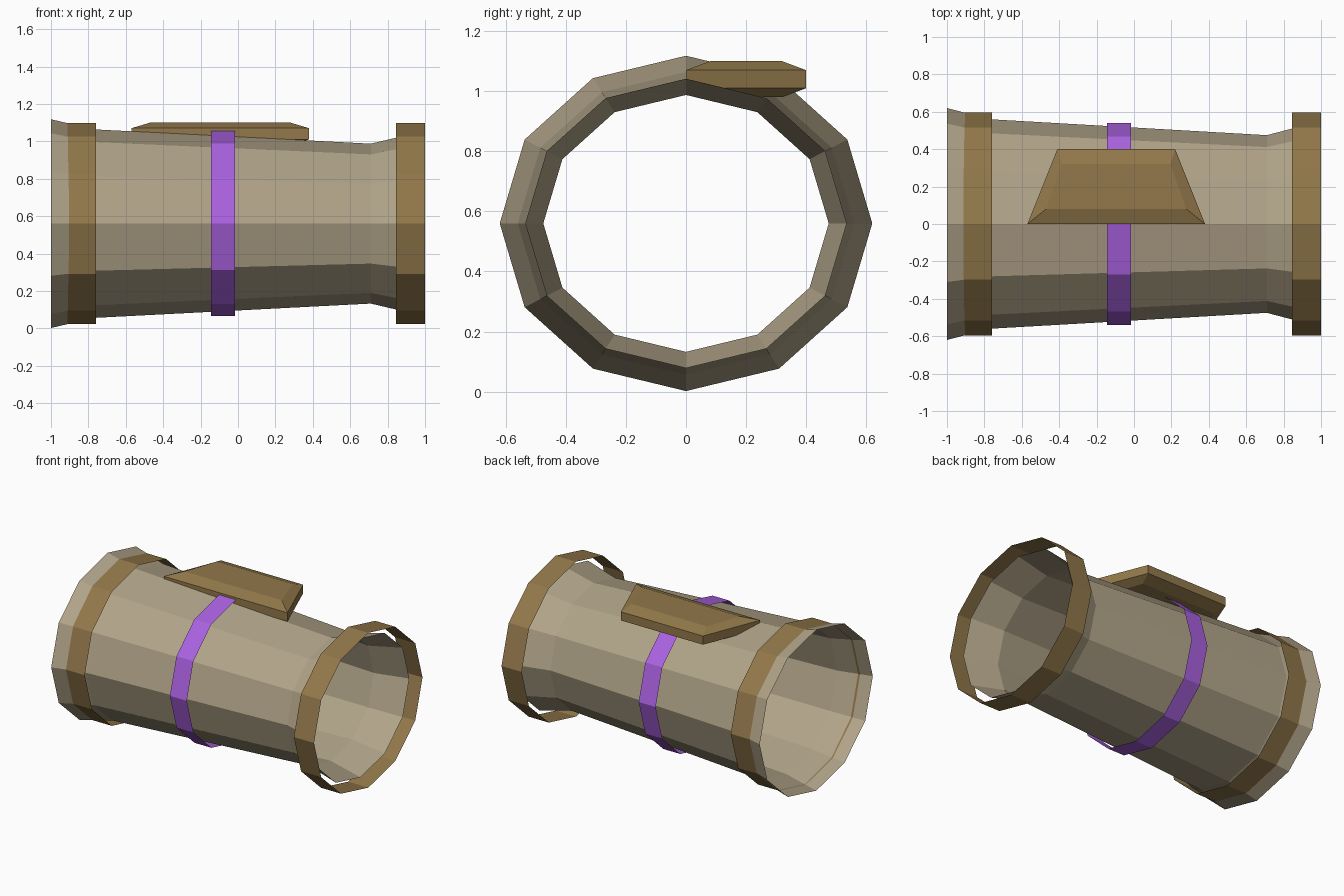
import bpy, bmesh, math

SIDES, CENTRE_Z, SQUASH = 12, 0.56, 0.9

cube = bpy.data.objects.get("Cube")
if cube:
    bpy.data.objects.remove(cube, do_unlink=True)


def material(name, colour):
    mat = bpy.data.materials.new(name)
    mat.use_nodes = True
    mat.diffuse_color = (*colour, 1)
    mat.node_tree.nodes["Principled BSDF"].inputs["Base Color"].default_value = (*colour, 1)
    return mat


def loft(name, rings, mat, capped=False):
    """Skin consecutive rings of points with quads."""
    bm = bmesh.new()
    loops = [[bm.verts.new(p) for p in ring] for ring in rings]
    for a, b in zip(loops, loops[1:]):
        n = len(a)
        for i in range(n):
            j = (i + 1) % n
            bm.faces.new((a[i], a[j], b[j], b[i]))
    if capped:
        bm.faces.new(loops[0][::-1])
        bm.faces.new(loops[-1])
    bmesh.ops.recalc_face_normals(bm, faces=bm.faces)
    mesh = bpy.data.meshes.new(name)
    bm.to_mesh(mesh)
    bm.free()
    mesh.materials.append(mat)
    obj = bpy.data.objects.new(name, mesh)
    bpy.context.collection.objects.link(obj)
    return obj


def hoop(x, radius, squash=SQUASH):
    """Oval twelve-sided ring around the x axis."""
    angles = [math.tau * i / SIDES for i in range(SIDES)]
    return [(x, radius * math.cos(a), CENTRE_Z + radius * squash * math.sin(a)) for a in angles]


def trapezoid(z, front_y, back_y, front_half, back_half, mid_x=-0.095):
    return [(mid_x - front_half, front_y, z), (mid_x + front_half, front_y, z),
            (mid_x + back_half, back_y, z), (mid_x - back_half, back_y, z)]


tan = material("tan", (0.434, 0.366, 0.246))
brown = material("brown", (0.287, 0.188, 0.069))
purple = material("purple", (0.402, 0.122, 0.745))

# Thin open tube, flared at both ends
profile = [(-1, 0.62), (-0.77, 0.56), (0.71, 0.475), (0.94, 0.535)]
loft("tube", [hoop(x, r, 0.9) for x, r in profile], tan)

# Open straight bands around the tube
for name, x0, x1, radius, squash, mat in (
        ("wide_end_collar", -0.92, -0.76, 0.595, 0.903, brown),
        ("narrow_end_collar", 0.845, 1.0, 0.595, 0.903, brown),
        ("middle_band", -0.145, -0.015, 0.54, 0.917, purple)):
    loft(name, [hoop(x0, radius, squash), hoop(x1, radius, squash)], mat)

# Bevelled tapering plate on top
outer = (0, 0.4, 0.475, 0.315)
inner = (0.08, 0.32, 0.375, 0.29)
loft("top_plate", [trapezoid(0.98, *inner), trapezoid(1.01, *outer),
                   trapezoid(1.07, *outer), trapezoid(1.10, *inner)], brown, capped=True)
